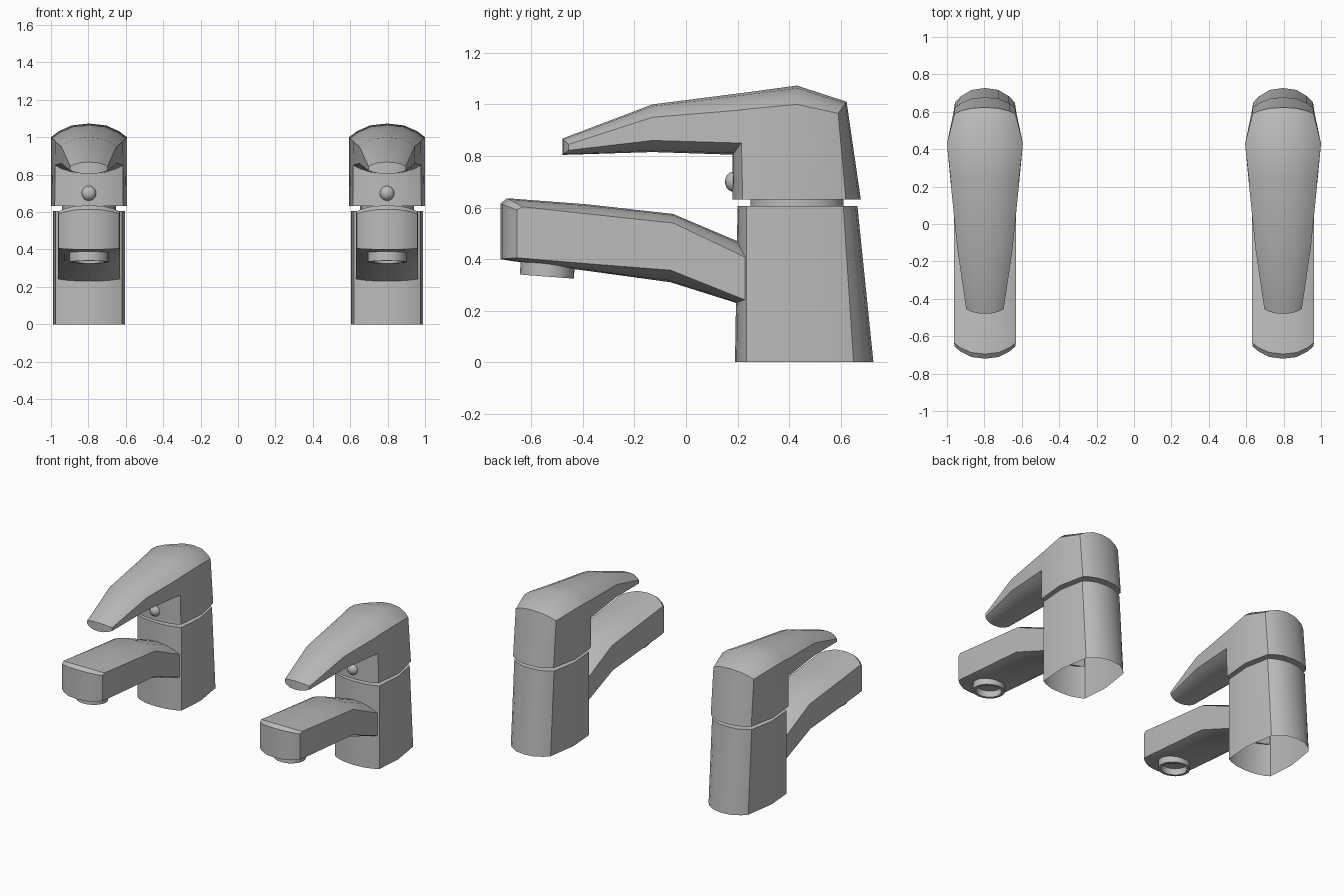
import bpy, bmesh, math
from mathutils import Matrix

cube = bpy.data.objects.get("Cube")
if cube:
    bpy.data.objects.remove(cube)

metal = bpy.data.materials.new("satin_grey_metal")
metal.use_nodes = True
GREY = (0.5, 0.5, 0.5, 1)
metal.diffuse_color = GREY
metal.node_tree.nodes["Principled BSDF"].inputs["Base Color"].default_value = GREY

SPACING = 0.797
STEPS = (-1, -0.8, -0.45, 0, 0.45, 0.8, 1)


def place(name, bm, angle=35):
    """Finish a mesh and put one copy in each of the two taps."""
    mesh = bpy.data.meshes.new(name)
    bm.to_mesh(mesh)
    bm.free()
    mesh.materials.append(metal)
    mesh.shade_smooth()
    mesh.set_sharp_from_angle(angle=math.radians(angle))
    for side, x in (("left", SPACING), ("right", -SPACING)):
        obj = bpy.data.objects.new(side + "_" + name, mesh)
        obj.location.x = x
        bpy.context.collection.objects.link(obj)


def bowed_row(bm, half, curve):
    """Row of points across x: (edge y, centre y, edge z, centre z)."""
    ye, yc, ze, zc = curve
    row = []
    for t in STEPS:
        w = 1 - abs(t) ** 2.5
        row.append(bm.verts.new((half * t, ye + (yc - ye) * w, ze + (zc - ze) * w)))
    return row


def loft(name, stations, open_bottom=False):
    """Skin stations running front to back: (half width, top curve, bottom curve)."""
    bm = bmesh.new()
    rows = [(bowed_row(bm, h, top), bowed_row(bm, h, low)) for h, top, low in stations]

    def strip(a, b):
        for i in range(len(a) - 1):
            bm.faces.new((a[i], a[i + 1], b[i + 1], b[i]))

    for (top_a, low_a), (top_b, low_b) in zip(rows, rows[1:]):
        strip(top_a, top_b)
        if not open_bottom:
            strip(low_b, low_a)
        for k in (0, -1):
            bm.faces.new((top_a[k], top_b[k], low_b[k], low_a[k]))
    strip(*rows[0])
    strip(*rows[-1])
    bmesh.ops.recalc_face_normals(bm, faces=bm.faces)
    place(name, bm)


def lathe(name, profile, matrix, sides=24):
    """Turn (radius, height) points around the z axis."""
    bm = bmesh.new()
    verts = [bm.verts.new((r, 0, z)) for r, z in profile]
    edges = [bm.edges.new(pair) for pair in zip(verts, verts[1:])]
    bmesh.ops.spin(bm, geom=verts + edges, cent=(0, 0, 0), axis=(0, 0, 1),
                   angle=math.tau, steps=sides)
    bmesh.ops.remove_doubles(bm, verts=bm.verts, dist=0.0001)
    bmesh.ops.recalc_face_normals(bm, faces=bm.faces)
    bm.transform(matrix)
    place(name, bm)


# Hollow pillar, leaning in towards the top at the back
loft("body", [
    (0.178, (0.235, 0.20, 0.605, 0.605), (0.235, 0.19, 0, 0)),
    (0.193, (0.43, 0.43, 0.605, 0.605), (0.43, 0.43, 0, 0)),
    (0.160, (0.61, 0.665, 0.605, 0.605), (0.65, 0.727, 0, 0)),
], open_bottom=True)

# Bent spout with a crowned top and a rounded underside
loft("spout", [
    (0.162, (-0.655, -0.72, 0.59, 0.615), (-0.655, -0.72, 0.405, 0.40)),
    (0.165, (-0.635, -0.695, 0.603, 0.636), (-0.62, -0.68, 0.402, 0.393)),
    (0.165, (-0.38, -0.38, 0.575, 0.612), (-0.38, -0.38, 0.382, 0.354)),
    (0.165, (-0.05, -0.05, 0.54, 0.575), (-0.06, -0.06, 0.357, 0.31)),
    (0.165, (0.245, 0.245, 0.40, 0.45), (0.245, 0.22, 0.235, 0.222)),
])

# Lever that widens into the cap block over the pillar
loft("handle", [
    (0.10, (-0.455, -0.48, 0.845, 0.867), (-0.455, -0.48, 0.822, 0.804)),
    (0.148, (-0.13, -0.13, 0.95, 1.00), (-0.13, -0.13, 0.86, 0.815)),
    (0.181, (0.20, 0.20, 0.977, 1.042), (0.215, 0.18, 0.85, 0.805)),
    (0.183, (0.24, 0.24, 0.982, 1.047), (0.22, 0.18, 0.632, 0.632)),
    (0.203, (0.43, 0.43, 1.00, 1.073), (0.43, 0.43, 0.632, 0.632)),
    (0.163, (0.59, 0.623, 0.965, 1.01), (0.62, 0.678, 0.632, 0.632)),
])

# Recessed neck between pillar and handle
lathe("neck", [(0, 0.59), (0.18, 0.59), (0.18, 0.65), (0, 0.65)],
      Matrix.Translation((0, 0.43, 0)) @ Matrix.Diagonal((0.8, 1, 1, 1)))

# Outlet ring under the spout tip
lathe("outlet", [(0.105, 0.07), (0.105, 0), (0.085, 0), (0.085, 0.045), (0, 0.045)],
      Matrix.Translation((0, -0.54, 0.332)) @ Matrix.Rotation(-0.075, 4, "X"))

# Round button on the front of the cap block
button = bmesh.new()
bmesh.ops.create_uvsphere(button, u_segments=16, v_segments=10, radius=0.04)
button.transform(Matrix.Translation((0, 0.187, 0.70)) @ Matrix.Diagonal((1, 0.9, 1, 1)))
place("button", button, 60)
